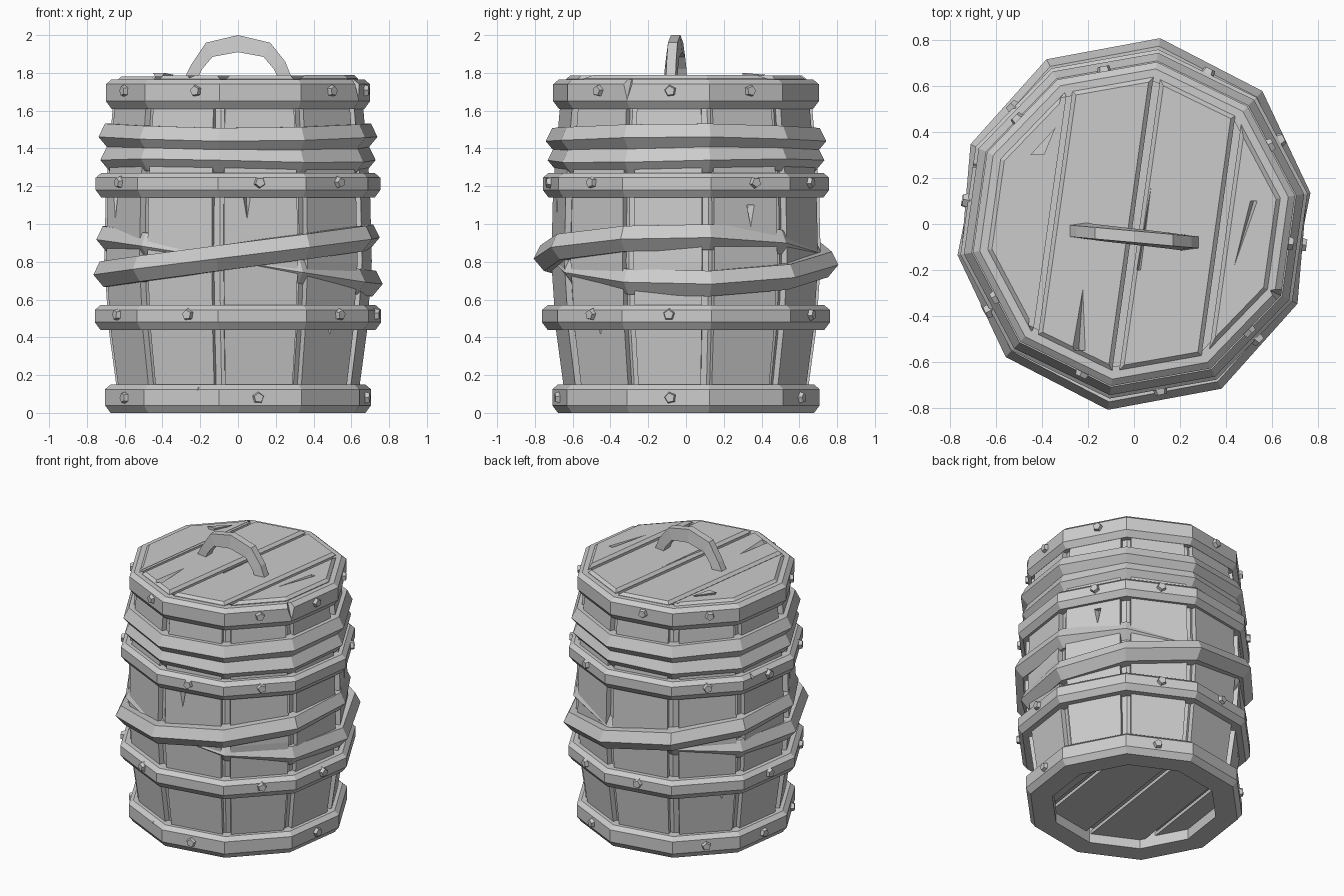
import bpy, bmesh, math, random
from mathutils import Vector, Matrix

random.seed(4)
if "Cube" in bpy.data.objects:
    bpy.data.objects.remove(bpy.data.objects["Cube"])

SIDES = 10
START = math.radians(10)
STEP = math.tau / SIDES

wood = bpy.data.materials.new("plain_grey")
wood.use_nodes = True
GREY = (0.6, 0.6, 0.6, 1)
wood.diffuse_color = GREY
wood.node_tree.nodes["Principled BSDF"].inputs["Base Color"].default_value = GREY


def finish(name, bm):
    bmesh.ops.recalc_face_normals(bm, faces=bm.faces)
    mesh = bpy.data.meshes.new(name)
    bm.to_mesh(mesh)
    bm.free()
    mesh.materials.append(wood)
    obj = bpy.data.objects.new(name, mesh)
    bpy.context.collection.objects.link(obj)
    return obj


def polar(r, a, z):
    return Vector((r * math.cos(a), r * math.sin(a), z))


def lathe(name, profile, shift=lambda a: (0, 0), closed=True):
    """Sweep a profile of (radius, height) around the ten-sided barrel."""
    bm = bmesh.new()
    rows = []
    for k in range(SIDES):
        a = START + k * STEP
        dr, dz = shift(a)
        rows.append([bm.verts.new(polar(r + dr, a, z + dz)) for r, z in profile])
    n = len(profile)
    for k in range(SIDES):
        p, q = rows[k], rows[(k + 1) % SIDES]
        for i in range(n if closed else n - 1):
            j = (i + 1) % n
            bm.faces.new((p[i], q[i], q[j], p[j]))
    if not closed:
        bm.faces.new([row[0] for row in rows])
        bm.faces.new([row[-1] for row in rows])
    return finish(name, bm)


def carve(obj, notches):
    """Cut slivers; each notch is (tip, two mouth corners, depth direction)."""
    for pts in notches:
        a, b, c, d = (Vector(p) for p in pts)
        bm = bmesh.new()
        vs = [bm.verts.new(p) for p in (a, b, c, d)]
        for tri in ((0, 1, 2), (0, 1, 3), (1, 2, 3), (0, 2, 3)):
            bm.faces.new([vs[i] for i in tri])
        cutter = finish("notch_cutter", bm)
        cutter.hide_render = True
        mod = obj.modifiers.new("notch", 'BOOLEAN')
        mod.object = cutter
        mod.solver = 'EXACT'
        bpy.context.view_layer.objects.active = obj
        bpy.ops.object.modifier_apply(modifier=mod.name)
        bpy.data.objects.remove(cutter)


def wall_notch(deg, r, z0, z1, width):
    """Wedge on the barrel wall, wide at z0 and pointed at z1."""
    a, w = math.radians(deg), width / 2 / r
    return (polar(r + .02, a, z1), polar(r + .03, a - w, z0),
            polar(r + .03, a + w, z0), polar(r - .04, a, z0))


# Barrel wall: a core seen through the gaps, and ten bowed staves
levels = [(.645, .05), (.66, .15), (.70, .44), (.725, .8),
          (.715, 1.2), (.68, 1.6), (.66, 1.74)]
lathe("core", [(r - .035, max(z, .11)) for r, z in levels], closed=False)

bm = bmesh.new()
for k in range(SIDES):
    a = START + k * STEP
    t0, t1 = .07 + random.uniform(-.02, .03), .93 + random.uniform(-.03, .02)
    rows = []
    for r, z in levels:
        row = []
        for rr, t in ((r - .05, t0 - .02), (r, t0), (r, t1), (r - .05, t1 + .02)):
            row.append(bm.verts.new(polar(rr, a, z).lerp(polar(rr, a + STEP, z), t)))
        rows.append(row)
    for p, q in zip(rows, rows[1:]):
        for i in range(4):
            j = (i + 1) % 4
            bm.faces.new((p[i], p[j], q[j], q[i]))
    bm.faces.new(rows[0])
    bm.faces.new(rows[-1])
staves = finish("staves", bm)
carve(staves, [wall_notch(d, .68, z0, z1, .07) for d, z0, z1 in
               ((274, 1.17, .99), (317, .47, .32), (30, 1.1, .95), (145, .47, .3), (200, 1.17, 1.0))])


# Iron-style hoops with chamfered edges
def hoop(name, radius, low, high, inner, chips):
    obj = lathe(name, [(inner, low), (radius - .03, low), (radius, low + .04),
                       (radius, high - .025), (radius - .03, high), (inner, high)])
    carve(obj, [wall_notch(d, radius - .02, z0, z1, .1) for d, z0, z1 in chips])


hoop("top_hoop", .71, 1.61, 1.765, .625, [(334, 1.78, 1.66), (100, 1.78, 1.7)])
hoop("upper_hoop", .765, 1.14, 1.27, .64, [(322, 1.13, 1.2), (160, 1.28, 1.2)])
hoop("lower_hoop", .77, .44, .57, .64, [(241, .58, .5), (28, .58, .53)])
hoop("bottom_hoop", .715, 0, .15, .54, [(252, .16, .08), (2, -.01, .06)])

# Rope coils: two level ones and a pair crossing at front and back
rope = [(-.13, -.07), (-.055, -.07), (0, -.005), (-.035, .065), (-.13, .065)]


def coil(name, radius, height, shift):
    lathe(name, [(radius + r, height + z) for r, z in rope], shift)


coil("upper_coil", .75, 1.455, lambda a: (0, .012 * math.cos(2 * a)))
coil("lower_coil", .74, 1.34, lambda a: (0, .01 * math.sin(2 * a)))
coil("rising_coil", .77, .835, lambda a: (-.045 * math.sin(a), .1 * math.cos(a)))
coil("falling_coil", .77, .805, lambda a: (.045 * math.sin(a), -.12 * math.cos(a)))


# Round boards sliced into planks that lean with the barrel's rotation
def planks(name, radius, low, high, seams, gap, bevel):
    across = Vector((math.cos(math.radians(-8)), math.sin(math.radians(-8)), 0))
    edges = [-1] + seams + [1]
    total = bmesh.new()
    for lo, hi in zip(edges, edges[1:]):
        bm = bmesh.new()
        bmesh.ops.create_cone(bm, cap_ends=True, segments=SIDES, radius1=radius,
                              radius2=radius, depth=high - low,
                              matrix=Matrix.Translation((0, 0, (low + high) / 2))
                              @ Matrix.Rotation(START, 4, 'Z'))
        top = max(v.co.x ** 2 + v.co.y ** 2 for v in bm.verts) ** .5
        # Align corners with the barrel whatever the primitive's first corner is
        first = math.atan2(bm.verts[:][0].co.y, bm.verts[:][0].co.x)
        bmesh.ops.rotate(bm, verts=bm.verts, matrix=Matrix.Rotation(START - first, 3, 'Z'))
        for d, sign in ((lo + gap / 2, -1), (hi - gap / 2, 1)):
            if abs(d) < top:
                cut = bmesh.ops.bisect_plane(bm, geom=bm.verts[:] + bm.edges[:] + bm.faces[:],
                                             plane_co=across * d, plane_no=across * sign,
                                             clear_outer=True)
                rim = [e for e in cut["geom_cut"] if isinstance(e, bmesh.types.BMEdge)]
                bmesh.ops.holes_fill(bm, edges=rim)
        upper = [e for e in bm.edges if all(v.co.z > high - .001 for v in e.verts)]
        bmesh.ops.bevel(bm, geom=upper, offset=bevel, segments=1, affect='EDGES')
        bmesh.ops.translate(bm, verts=bm.verts, vec=(0, 0, random.uniform(-.006, .004)))
        part = bpy.data.meshes.new("plank")
        bm.to_mesh(part)
        bm.free()
        total.from_mesh(part)
        bpy.data.meshes.remove(part)
    return finish(name, total)


lid = planks("lid_planks", .645, 1.71, 1.785, [-.36, .01, .385], .03, .018)
planks("bottom_planks", .6, .07, .1, [-.36, .01, .38], .04, .005)


def lid_crack(x0, y0, x1, y1, w):
    return ((x1, y1, 1.79), (x0 - w, y0, 1.8), (x0 + w, y0, 1.8), (x0, y0, 1.75))


carve(lid, [lid_crack(-.24, -.55, -.22, -.25, .04), lid_crack(.02, -.2, .08, .2, .012),
            lid_crack(-.42, .3, -.34, .42, .03), lid_crack(.52, .1, .43, -.2, .02)])

# Arched handle
bm = bmesh.new()
outer = [(-.29, 1.76), (-.25, 1.84), (-.17, 1.96), (0, 2.0), (.17, 1.96), (.25, 1.86), (.29, 1.76)]
inner = [(-.22, 1.76), (-.19, 1.82), (-.135, 1.885), (0, 1.91), (.135, 1.885), (.19, 1.82), (.22, 1.76)]
rows = []
for (xo, zo), (xi, zi) in zip(outer, inner):
    y = -.055 - .09 * xo
    rows.append([bm.verts.new(p) for p in ((xo, y - .025, zo), (xo, y + .025, zo),
                                           (xi, y + .035, zi), (xi, y - .035, zi))])
for p, q in zip(rows, rows[1:]):
    for i in range(4):
        j = (i + 1) % 4
        bm.faces.new((p[i], p[j], q[j], q[i]))
bm.faces.new(rows[0])
bm.faces.new(rows[-1])
finish("handle", bm)

# Five-sided rivets on the hoops, given as angles around the barrel
bm = bmesh.new()
for radius, z, angles in ((.71, 1.705, (251, 317, 353, 30, 101, 138, 208)),
                          (.765, 1.22, (211, 279, 317, 30, 64, 136, 172)),
                          (.77, .52, (210, 249, 317, 353, 64, 100, 172)),
                          (.715, .08, (209, 279, 353, 63, 136, 172))):
    for deg in angles:
        a = math.radians(deg)
        face = START + (math.floor((a - START) / STEP) + .5) * STEP
        reach = radius * math.cos(STEP / 2) / math.cos(a - face)
        place = (Matrix.Translation(polar(reach, a, z)) @ Matrix.Rotation(face, 4, 'Z')
                 @ Matrix.Rotation(math.pi / 2, 4, 'Y')
                 @ Matrix.Rotation(random.uniform(0, 1), 4, 'Z'))
        bmesh.ops.create_cone(bm, cap_ends=True, segments=5, radius1=.038,
                              radius2=.026, depth=.045, matrix=place)
finish("rivets", bm)
